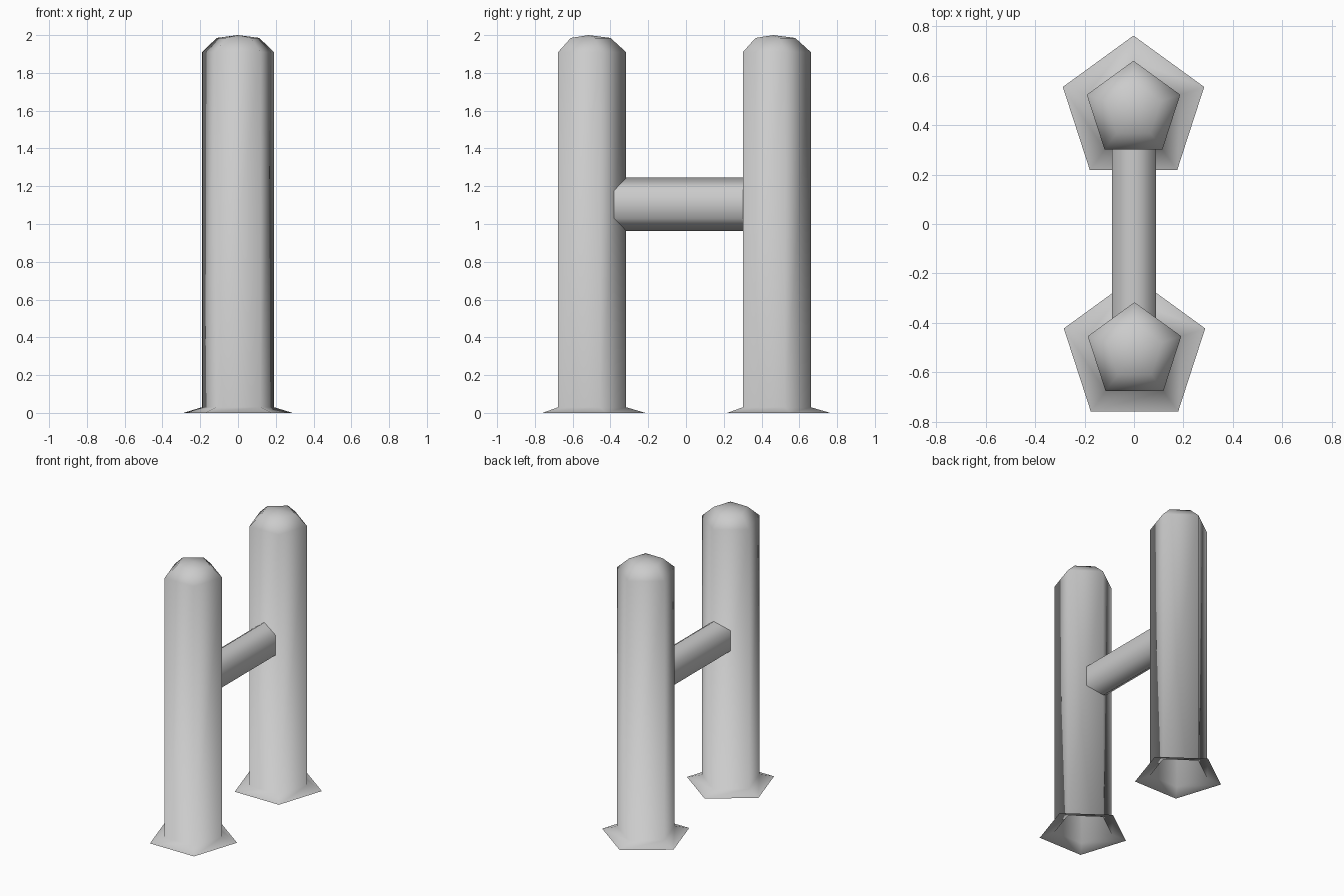
import bpy, math

if "Cube" in bpy.data.objects:
    bpy.data.objects.remove(bpy.data.objects["Cube"])

mat = bpy.data.materials.new("plain grey")
mat.diffuse_color = (0.6, 0.6, 0.6, 1)
mat.use_nodes = True
mat.node_tree.nodes["Principled BSDF"].inputs["Base Color"].default_value = mat.diffuse_color


def make(name, verts, faces, loc=(0, 0, 0)):
    me = bpy.data.meshes.new(name)
    me.from_pydata(verts, [], faces)
    me.materials.append(mat)
    for p in me.polygons:
        p.use_smooth = True
    ob = bpy.data.objects.new(name, me)
    ob.location = loc
    bpy.context.collection.objects.link(ob)
    return ob


def bridge(rings, n):
    # quads between successive rings of n points
    return [(r * n + i, r * n + (i + 1) % n, (r + 1) * n + (i + 1) % n, (r + 1) * n + i)
            for r in range(rings - 1) for i in range(n)]


# Five-sided post: flared open foot, straight shaft, shallow pointed cap
PROFILE = [(0.301, 0.0), (0.199, 0.03), (0.199, 1.91), (0.116, 1.985)]


def post(name, x, y):
    n = 5
    angles = [math.pi / 2 + i * math.tau / n for i in range(n)]
    verts = [(r * math.cos(a), r * math.sin(a), z) for r, z in PROFILE for a in angles]
    faces = bridge(len(PROFILE), n)
    top = len(verts)
    verts.append((0, 0, 2.0))
    faces += [(top - n + i, top - n + (i + 1) % n, top) for i in range(n)]
    return make(name, verts, faces, (x, y, 0))


post("front_post", 0.002, -0.516)
post("back_post", -0.002, 0.462)

# Six-sided crossbar, narrower than it is tall, ends buried in the posts
section = [(0, 0.141), (0.09, 0.073), (0.09, -0.073),
           (0, -0.141), (-0.09, -0.073), (-0.09, 0.073)]
bar = [(x, y, 1.104 + z) for y in (-0.40, 0.32) for x, z in section]
make("crossbar", bar, bridge(2, 6))
